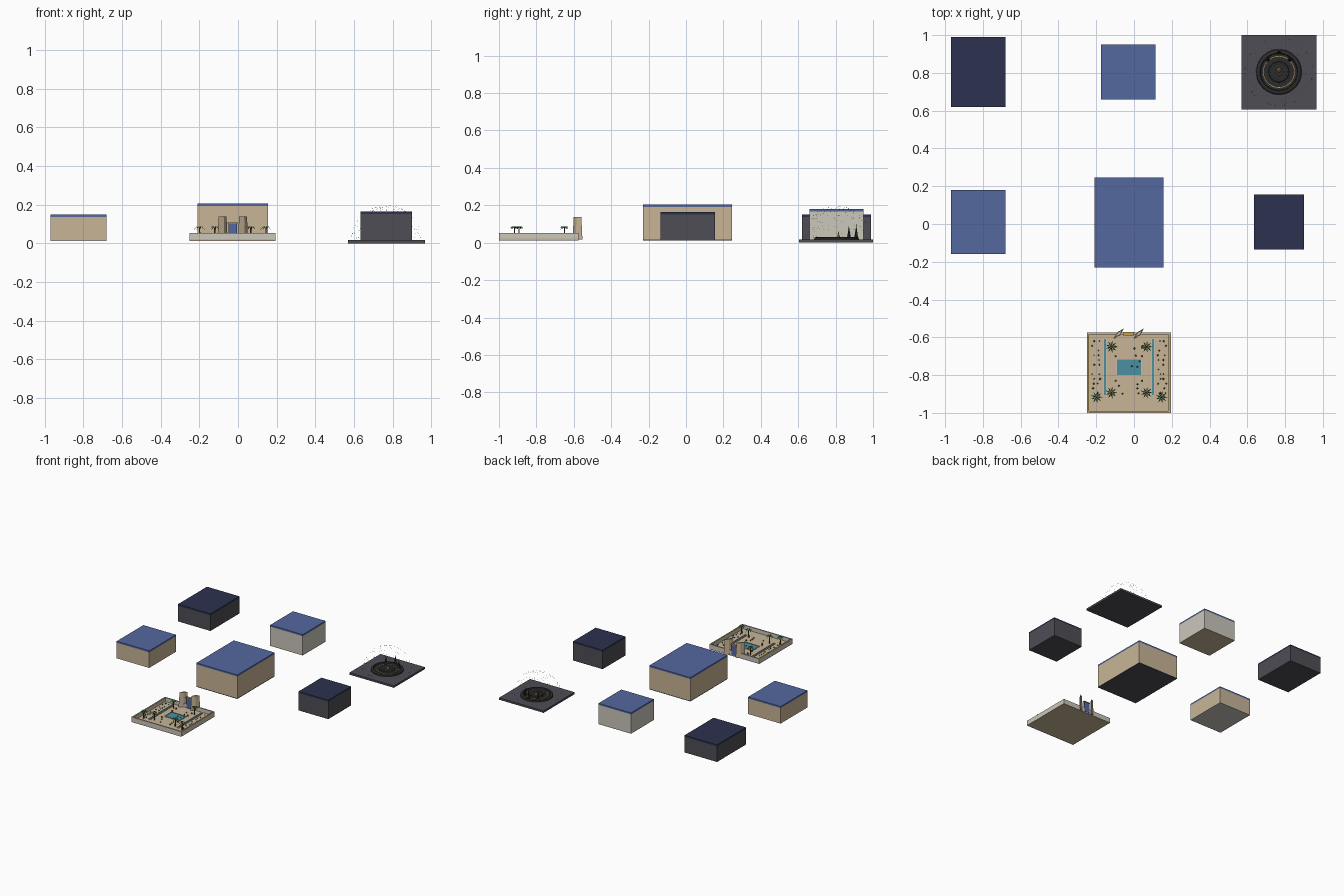
import bpy, bmesh, math, random
from mathutils import Matrix, Vector

random.seed(4)
cube = bpy.data.objects.get("Cube")
if cube:
    bpy.data.objects.remove(cube, do_unlink=True)


def material(name, rgb):
    m = bpy.data.materials.new(name)
    m.use_nodes = True
    m.diffuse_color = (*rgb, 1)
    m.node_tree.nodes["Principled BSDF"].inputs["Base Color"].default_value = (*rgb, 1)
    return m


SAND = material("sandstone", (0.58, 0.46, 0.31))
BLUE = material("lapis blue", (0.09, 0.14, 0.35))
NAVY = material("night navy", (0.025, 0.032, 0.08))
DARK = material("dark stone", (0.075, 0.075, 0.09))
PALE = material("pale stone", (0.6, 0.57, 0.5))
WATER = material("teal water", (0.07, 0.28, 0.35))
LEAF = material("palm green", (0.03, 0.14, 0.05))
GOLD = material("gold", (0.55, 0.36, 0.09))
WOOD = material("brown wood", (0.13, 0.07, 0.03))
BLACK = material("black iron", (0.025, 0.025, 0.027))


def finish(name, bm, mat, smooth=False):
    mesh = bpy.data.meshes.new(name)
    bmesh.ops.recalc_face_normals(bm, faces=bm.faces)
    bm.to_mesh(mesh)
    bm.free()
    mesh.materials.append(mat)
    ob = bpy.data.objects.new(name, mesh)
    bpy.context.collection.objects.link(ob)
    if smooth:
        bpy.ops.object.select_all(action="DESELECT")
        ob.select_set(True)
        bpy.context.view_layer.objects.active = ob
        bpy.ops.object.shade_smooth_by_angle(angle=math.radians(40))
    return ob


def add_box(bm, x, y, z):
    """Box from (low, high) pairs."""
    centre = Vector([(a + b) / 2 for a, b in (x, y, z)])
    size = [b - a for a, b in (x, y, z)]
    bmesh.ops.create_cube(bm, size=1, matrix=Matrix.Translation(centre) @ Matrix.Diagonal((*size, 1)))


def box(name, x, y, z, mat):
    bm = bmesh.new()
    add_box(bm, x, y, z)
    return finish(name, bm, mat)


def add_cone(bm, x, y, z, r1, r2, height, sides=8, turn=None):
    m = Matrix.Translation((x, y, z)) @ (turn or Matrix()) @ Matrix.Translation((0, 0, height / 2))
    bmesh.ops.create_cone(bm, cap_ends=True, segments=sides, radius1=r1, radius2=r2, depth=height, matrix=m)


def add_ball(bm, p, r, detail=1):
    bmesh.ops.create_icosphere(bm, subdivisions=detail, radius=r, matrix=Matrix.Translation(p))


def lathe(name, profile, x, y, mat):
    bm = bmesh.new()
    verts = [bm.verts.new((x + r, y, z)) for r, z in profile]
    edges = [bm.edges.new(pair) for pair in zip(verts, verts[1:])]
    bmesh.ops.spin(bm, geom=verts + edges, cent=(x, y, 0), axis=(0, 0, 1), angle=math.tau, steps=48)
    bmesh.ops.remove_doubles(bm, verts=bm.verts, dist=0.0001)
    return finish(name, bm, mat, True)


# Six closed halls: floor plate, walls, flush roof
def hall(name, x, y, top, wall, roof, floor):
    box(name + "_floor", x, y, (0.012, 0.018), floor)
    box(name + "_walls", x, y, (0.018, top - 0.013), wall)
    box(name + "_roof", x, y, (top - 0.013, top), roof)


hall("back_left_hall", (-0.97, -0.68), (0.62, 0.99), 0.15, DARK, NAVY, DARK)
hall("back_hall", (-0.175, 0.115), (0.66, 0.95), 0.18, PALE, BLUE, SAND)
hall("left_hall", (-0.97, -0.68), (-0.16, 0.18), 0.15, SAND, BLUE, PALE)
hall("great_hall", (-0.21, 0.155), (-0.23, 0.245), 0.205, SAND, BLUE, DARK)
hall("right_hall", (0.635, 0.9), (-0.135, 0.155), 0.165, DARK, NAVY, DARK)

# Walled garden
CX = -0.027
box("garden_ground", (-0.25, 0.195), (-1.0, -0.575), (0.012, 0.022), SAND)
bm = bmesh.new()
for y in (-1.0, -0.585):
    add_box(bm, (-0.25, 0.195), (y, y + 0.01), (0.018, 0.052))
for x in (-0.25, 0.183):
    add_box(bm, (x, x + 0.012), (-0.99, -0.585), (0.018, 0.052))
finish("garden_walls", bm, PALE)
bm = bmesh.new()
for x in (-0.249, 0.184):
    add_box(bm, (x, x + 0.01), (-0.99, -0.585), (0.052, 0.053))
finish("side_wall_trim", bm, GOLD)
box("back_wall_coping", (-0.25, 0.195), (-0.585, -0.575), (0.052, 0.053), SAND)
box("front_wall_coping", (-0.25, 0.195), (-1.0, -0.99), (0.052, 0.053), SAND)

# Gate: two slender diamond towers, a blue door and a gold lintel
bm = bmesh.new()
for x in (-0.08, 0.026):
    flat = Matrix.Rotation(math.radians(45), 4, "Z") @ Matrix.Diagonal((1, 0.3, 1, 1))
    add_cone(bm, x, -0.58, 0.018, 0.037, 0.029, 0.12, 4, flat)
finish("gate_towers", bm, SAND)
box("gate_door", (-0.05, -0.004), (-0.587, -0.573), (0.02, 0.102), BLUE)
box("gate_lintel", (-0.055, 0.001), (-0.589, -0.571), (0.102, 0.108), GOLD)

# Pool and canals with pale kerbs
bm, water = bmesh.new(), bmesh.new()
basins = [((-0.09, 0.037), (-0.8, -0.718))]
basins += [((CX + s * 0.127 - 0.005, CX + s * 0.127 + 0.005), (-0.905, -0.61)) for s in (-1, 1)]
for (x0, x1), (y0, y1) in basins:
    add_box(water, (x0, x1), (y0, y1), (0.02, 0.025))
    k = 0.003
    for x in (x0 - k, x1):
        add_box(bm, (x, x + k), (y0 - k, y1 + k), (0.02, 0.028))
    for y in (y0 - k, y1):
        add_box(bm, (x0, x1), (y, y + k), (0.02, 0.028))
finish("basin_kerbs", bm, PALE)
finish("basin_water", water, WATER)

# Palms: tapered trunk and drooping blade fronds
trunks, fronds = bmesh.new(), bmesh.new()
for dx, y in ((0.093, -0.65), (0.172, -0.917), (0.093, -0.893)):
    for s in (-1, 1):
        px = CX + s * dx
        add_cone(trunks, px, y, 0.02, 0.005, 0.003, 0.06, 7)
        for i in range(9):
            a = math.tau * i / 9
            out, side = Vector((math.cos(a), math.sin(a), 0)), Vector((-math.sin(a), math.cos(a), 0))
            top = Vector((px, y, 0.08))
            mid = top + out * 0.016 + Vector((0, 0, 0.006))
            tip = top + out * 0.032 - Vector((0, 0, 0.01))
            v = [fronds.verts.new(p) for p in (top, mid + side * 0.004, tip, mid - side * 0.004)]
            fronds.faces.new(v)
finish("palm_trunks", trunks, WOOD)
finish("palm_fronds", fronds, LEAF)

# Flower beds along the sides, shrubs and lily pads
bm, pots = bmesh.new(), bmesh.new()
for i in range(12):
    for s in (-1, 1):
        for lane in (0.16, 0.19):
            p = (CX + s * (lane + random.uniform(-0.008, 0.008)), -0.62 - 0.025 * i, 0.026)
            if random.random() < 0.7:
                add_ball(bm if random.random() < 0.6 else pots, p, random.uniform(0.003, 0.006))
for i in range(10):
    add_ball(bm, (CX + random.uniform(-0.06, 0.06), random.uniform(-0.9, -0.64), 0.025), 0.005)
for s in (-1, 1):
    for y in (-0.65, -0.7, -0.83):
        add_cone(pots, CX + s * 0.07, y, 0.02, 0.004, 0.006, 0.012, 8)
finish("garden_shrubs", bm, LEAF)
finish("flower_pots", pots, WOOD)

# Open plaza with a round stepped dais
PX, PY = 0.767, 0.805
box("plaza_slab", (0.57, 0.967), (0.605, 1.0), (0.0, 0.016), DARK)
lathe("dais_rim", [(0.12, 0.016), (0.118, 0.026), (0.112, 0.03), (0.1, 0.03), (0.096, 0.022)], PX, PY, BLACK)
lathe("dais_floor", [(0.098, 0.022), (0.055, 0.022), (0.052, 0.025), (0, 0.025)], PX, PY, BLACK)
lathe("dais_gold_ring", [(0.084, 0.022), (0.084, 0.024), (0.081, 0.024), (0.081, 0.022)], PX, PY, GOLD)


def ring_of_studs(name, radius, count, size, z, mat):
    bm = bmesh.new()
    for i in range(count):
        a = math.tau * i / count
        add_ball(bm, (PX + radius * math.cos(a), PY + radius * math.sin(a), z), size)
    finish(name, bm, mat)


ring_of_studs("teal_studs", 0.042, 14, 0.003, 0.026, WATER)
ring_of_studs("gold_studs", 0.062, 12, 0.0025, 0.024, GOLD)
ring_of_studs("inner_studs", 0.022, 8, 0.0025, 0.026, WATER)
bm = bmesh.new()
add_cone(bm, PX, PY + 0.01, 0.025, 0.012, 0.008, 0.01, 8)
add_cone(bm, PX, PY + 0.01, 0.035, 0.005, 0.001, 0.025, 6)
finish("centre_pedestal", bm, GOLD)

# Dark spired statues at the back of the dais
bm = bmesh.new()
for dx, dy, h in ((0, 0.105, 0.075), (-0.058, 0.066, 0.068), (0.058, 0.066, 0.068)):
    x, y = PX + dx, PY + dy
    add_cone(bm, x, y, 0.022, 0.011, 0.004, h * 0.6, 6)
    add_ball(bm, (x, y, 0.024 + h * 0.65), 0.005)
    add_cone(bm, x, y, 0.022 + h * 0.6, 0.004, 0.0005, h * 0.4, 5)
finish("spired_statues", bm, BLACK)

# Star points scattered on a dome over the plaza
bm = bmesh.new()
for i in range(150):
    a, z = random.uniform(0, math.tau), random.uniform(0.05, 1)
    r = 0.18 * math.sqrt(1 - z * z)
    add_ball(bm, (PX + r * math.cos(a), PY + r * math.sin(a), 0.016 + 0.18 * z), 0.0018)
finish("star_points", bm, PALE)
